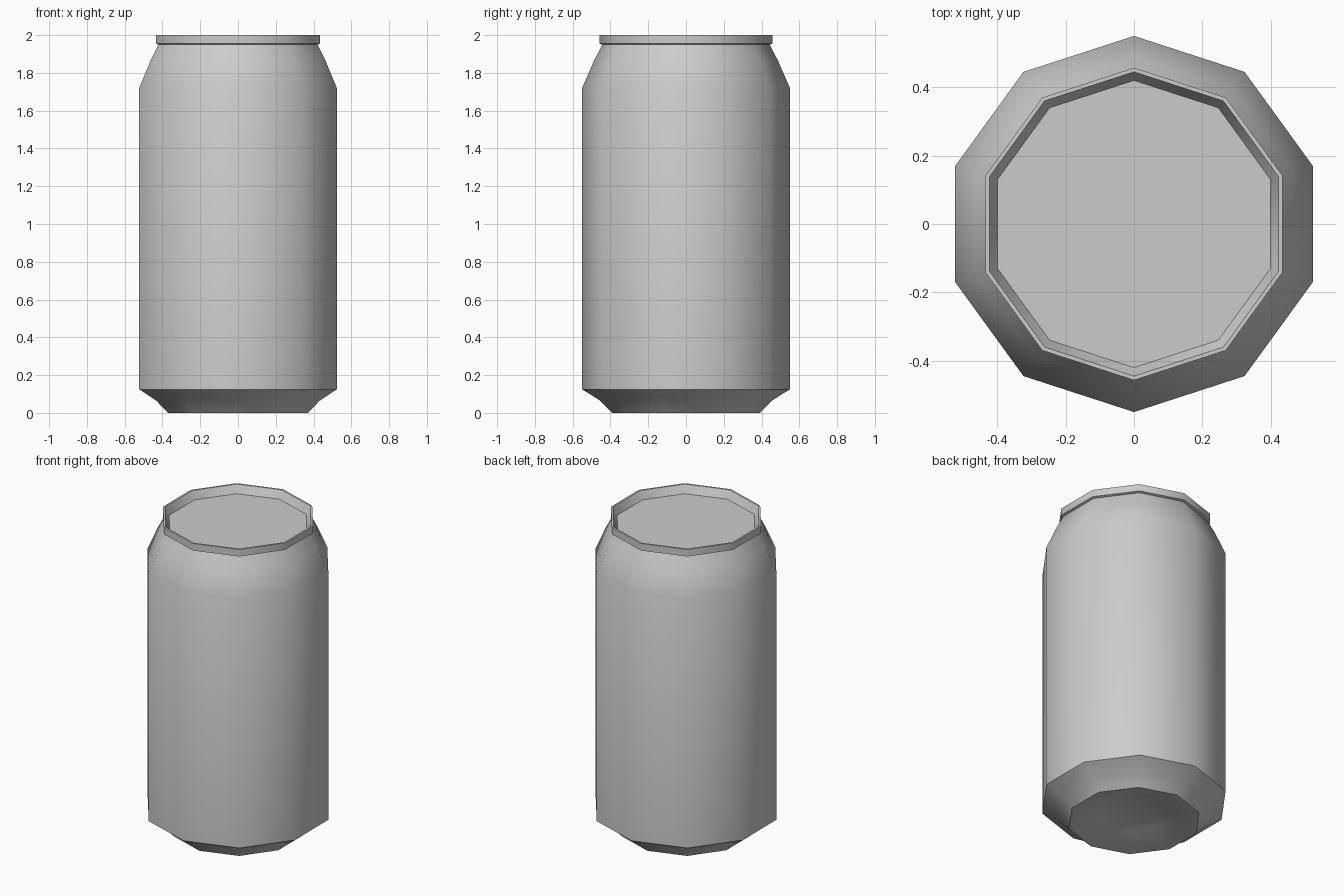
import bpy, bmesh
from math import sin, cos, pi, radians

if "Cube" in bpy.data.objects:
    bpy.data.objects.remove(bpy.data.objects["Cube"])

SIDES = 10


def lathe(name, profile, angle):
    """Spin (radius, z) points around z; radius 0 makes a pole."""
    bm = bmesh.new()
    rings = []
    for r, z in profile:
        if r == 0:
            rings.append([bm.verts.new((0, 0, z))] * SIDES)
        else:
            rings.append([bm.verts.new((r * cos(pi / 2 + 2 * pi * i / SIDES),
                                        r * sin(pi / 2 + 2 * pi * i / SIDES), z))
                          for i in range(SIDES)])
    for a, b in zip(rings, rings[1:]):
        for i in range(SIDES):
            j = (i + 1) % SIDES
            bm.faces.new(list(dict.fromkeys((a[i], a[j], b[j], b[i]))))
    bmesh.ops.recalc_face_normals(bm, faces=bm.faces)
    mesh = bpy.data.meshes.new(name)
    bm.to_mesh(mesh)
    bm.free()
    obj = bpy.data.objects.new(name, mesh)
    bpy.context.collection.objects.link(obj)
    bpy.ops.object.select_all(action='DESELECT')
    obj.select_set(True)
    bpy.context.view_layer.objects.active = obj
    bpy.ops.object.shade_smooth_by_angle(angle=radians(angle))
    return obj


# Whole can as one closed shell: domed base, body, shoulder, rim, recessed lid
lathe("can", [
    (0, 0.07), (0.22, 0.055), (0.37, 0.0),       # concave base
    (0.39, 0.0), (0.455, 0.065), (0.55, 0.125),  # lower taper
    (0.55, 1.72), (0.487, 1.865), (0.443, 1.95), # body and shoulder
    (0.457, 1.955), (0.457, 2.0), (0.445, 2.0),  # rim
    (0.42, 1.95), (0, 1.95),                     # recessed lid
], 40)
